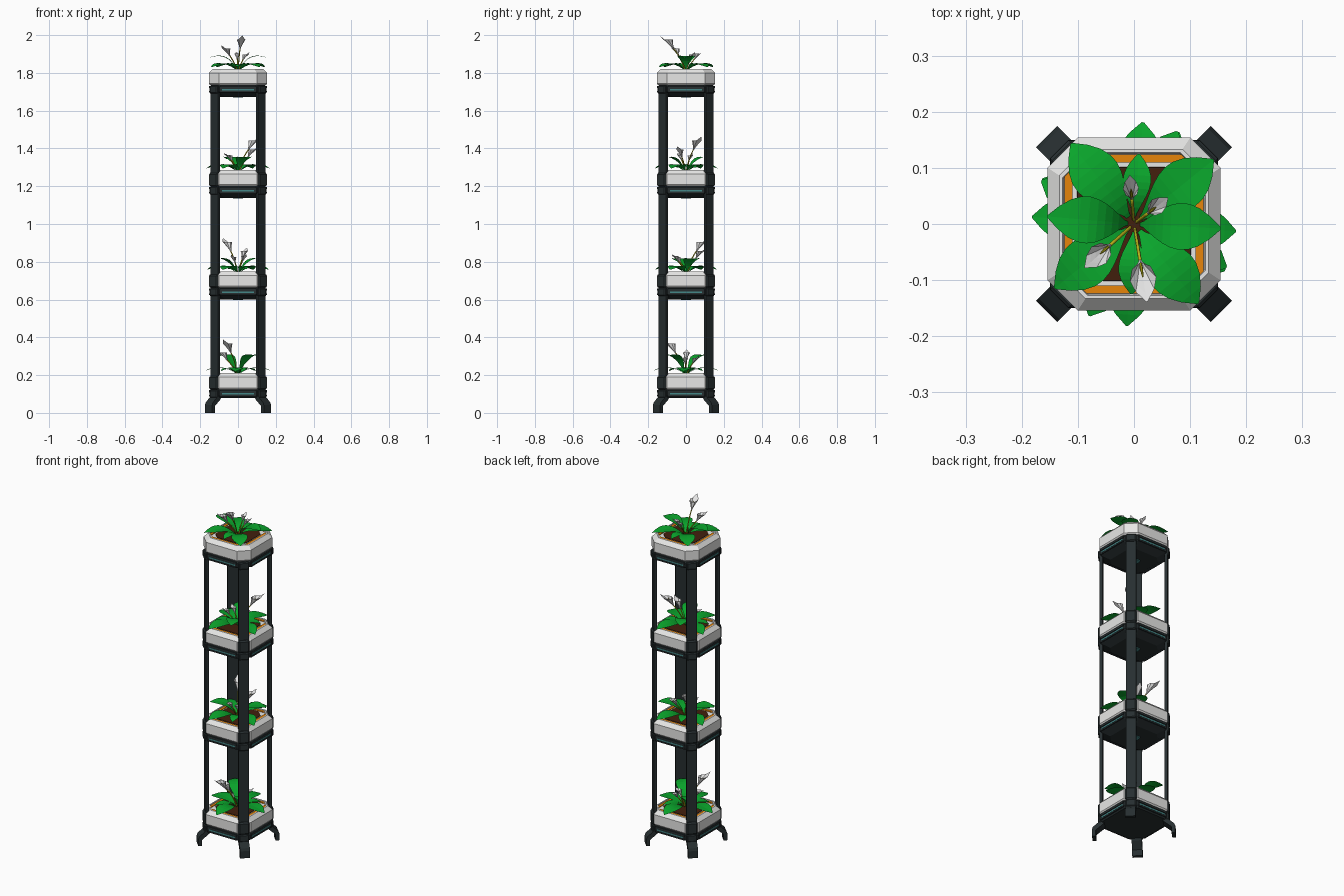
import bpy, bmesh, math
from mathutils import Matrix, Vector

cube = bpy.data.objects.get("Cube")
if cube:
    bpy.data.objects.remove(cube, do_unlink=True)


def material(name, *rgb):
    m = bpy.data.materials.new(name)
    m.use_nodes = True
    m.diffuse_color = (*rgb, 1)
    bsdf = next(n for n in m.node_tree.nodes if n.type == 'BSDF_PRINCIPLED')
    bsdf.inputs["Base Color"].default_value = (*rgb, 1)
    return m


DARK = material("dark frame", .02, .028, .03)
WHITE = material("pale pot", .8, .8, .79)
ORANGE = material("orange trim", .85, .25, .003)
SOIL = material("soil", .055, .014, .004)
TEAL = material("teal light", .06, .25, .25)
GREEN = material("leaf green", .003, .38, .025)
STEM = material("stem yellow", .5, .46, .01)
PETAL = material("petal white", .78, .78, .78)


def finish(name, bm, mat, smooth=False, bevel=0, fix=True):
    if fix:
        bmesh.ops.recalc_face_normals(bm, faces=bm.faces)
    mesh = bpy.data.meshes.new(name)
    bm.to_mesh(mesh)
    bm.free()
    mesh.materials.append(mat)
    ob = bpy.data.objects.new(name, mesh)
    bpy.context.collection.objects.link(ob)
    if smooth:
        mesh.shade_smooth()
    if bevel:
        mod = ob.modifiers.new("Bevel", 'BEVEL')
        mod.width, mod.segments = bevel, 1


def turn(deg):
    return Matrix.Rotation(math.radians(deg), 4, 'Z')


def ring_boxes(name, mat, r, z0, z1, depth, width, start, bevel=0):
    """Four equal boxes around the vertical axis."""
    bm = bmesh.new()
    for k in range(4):
        place = turn(start + 90 * k) @ Matrix.Translation((r, 0, (z0 + z1) / 2))
        bmesh.ops.create_cube(bm, size=1, matrix=place @ Matrix.Diagonal((depth, width, z1 - z0, 1)))
    finish(name, bm, mat, bevel=bevel)


def octagon_loft(name, mat, profile):
    """Stack of chamfered squares given as (half width, height)."""
    bm = bmesh.new()
    rings = []
    for h, z in profile:
        c = h * .65
        ring = []
        for k in range(4):
            for p in ((h, -c, z), (h, c, z)):
                ring.append(bm.verts.new(turn(90 * k) @ Vector(p)))
        rings.append(ring)
    for a, b in zip(rings, rings[1:]):
        for i in range(8):
            j = (i + 1) % 8
            bm.faces.new((a[i], a[j], b[j], b[i]))
    bm.faces.new(rings[0][::-1])
    bm.faces.new(rings[-1])
    finish(name, bm, mat)


def bezier(a, b, c, t):
    return a * (1 - t) ** 2 + b * 2 * t * (1 - t) + c * t * t


def add_leaf(bm, place, angle, path, width):
    """Arched leaf on a narrow base, slightly folded along the midrib."""
    a, b, c = (Vector((r, 0, z)) for r, z in path)
    rows, n = [], 10
    for i in range(n + 1):
        t = i / n
        p = bezier(a, b, c, t)
        w = max(width * max(math.sin(math.pi * t ** 1.5), 0) ** .85, .002)
        row = [p + Vector((0, s * w, abs(s) * w * .06)) for s in (-1, 0, 1)]
        rows.append([bm.verts.new(place @ turn(angle) @ v) for v in row])
    for lo, hi in zip(rows, rows[1:]):
        for k in (0, 1):
            bm.faces.new((lo[k], hi[k], hi[k + 1], lo[k + 1]))


def add_tube(bm, points, radii, sides=6):
    """Tube swept along points."""
    rings = []
    for i, p in enumerate(points):
        d = points[min(i + 1, len(points) - 1)] - points[max(i - 1, 0)]
        q = d.to_track_quat('Z', 'Y')
        rings.append([bm.verts.new(p + q @ Vector((radii[i] * math.cos(f), radii[i] * math.sin(f), 0)))
                      for f in (math.tau * k / sides for k in range(sides))])
    for a, b in zip(rings, rings[1:]):
        for k in range(sides):
            j = (k + 1) % sides
            bm.faces.new((a[k], a[j], b[j], b[k]))
    bm.faces.new(rings[-1])


def add_petal(bm, base, axis, lip, size):
    """Slender funnel with one long pointed lip."""
    side = axis.cross(lip)
    n, rings = 8, []
    for i in range(6):
        t = i / 5
        ring = []
        for k in range(n):
            f = math.tau * k / n
            reach = .62 + .18 * math.cos(f) + (.25 * t if k == 0 else 0)
            rad = .003 + .016 * size * t ** 1.3
            ring.append(bm.verts.new(base + axis * (.073 * size * t * reach)
                                     + (lip * math.cos(f) + side * math.sin(f)) * rad))
        rings.append(ring)
    for a, b in zip(rings, rings[1:]):
        for k in range(n):
            j = (k + 1) % n
            bm.faces.new((a[k], a[j], b[j], b[k]))


# stem end (x, y, height over the pot floor) and flower size
FLOWERS = [(.011, -.066, .193, 1.3), (-.043, -.038, .155, 1.05),
           (.026, .02, .135, .75), (-.004, .046, .14, .7)]


def plant(tag, z, spin, lift):
    place = Matrix.Translation((0, 0, z)) @ turn(spin)
    bm = bmesh.new()
    for a in (-3, 175):
        add_leaf(bm, place, a, ((.008, .078), (.05, .18 + lift), (.155, .145 + lift)), .042)
    for a in (39, 128, 219, 309):
        add_leaf(bm, place, a, ((.008, .078), (.08, .14), (.182, .095)), .044)
    for a in (86, 268):
        add_leaf(bm, place, a, ((.008, .078), (.06, .13), (.125, .098)), .025)
    finish("leaves_" + tag, bm, GREEN, fix=False)

    stems, petals, cores = bmesh.new(), bmesh.new(), bmesh.new()
    for x, y, h, size in FLOWERS:
        root, end = Vector((x * .1, y * .1, .075)), Vector((x, y, h))
        bend = Vector((x * .35, y * .35, h * .75))
        out = Vector((x, y, 0)).normalized()
        axis = (out * .55 + Vector((0, 0, .83))).normalized()
        lip = (out - axis * out.dot(axis)).normalized()
        pts = [place @ bezier(root, bend, end, i / 6) for i in range(7)]
        add_tube(stems, pts, [.003] * 7)
        rot = place.to_3x3()
        add_petal(petals, place @ end, rot @ axis, rot @ lip, size)
        core = [place @ (end + axis * .04 * size * t) for t in (0, .5, 1)]
        add_tube(cores, core, [.002, .003, .001])
    finish("stems_" + tag, stems, STEM, smooth=True)
    finish("petals_" + tag, petals, PETAL, fix=False)
    finish("flower_cores_" + tag, cores, STEM)


# Tiers: pot floor height, plant turn, extra leaf lift
TIERS = [("first", .125, -43, .03), ("second", .663, 205, 0),
         ("third", 1.2, 116, 0), ("fourth", 1.735, 0, 0)]

for tag, z, spin, lift in TIERS:
    low, top = tag == "first", tag == "fourth"
    # Tray with a tapered underside
    drop = .045 if low else .062
    octagon_loft("tray_" + tag, DARK, [(.14 if low else .105, z - drop), (.145, z - .04),
                                       (.15, z - .034), (.15, z - .01), (.142, z)])
    ring_boxes("tray_rail_" + tag, DARK, .148, z - .016, z - .004, .012, .19, 0)
    ring_boxes("tray_sill_" + tag, DARK, .147, z - .038, z - .031, .012, .19, 0)
    ring_boxes("light_strip_" + tag, TEAL, .149, z - .028, z - .02, .005, .17, 0)
    if not low:
        octagon_loft("lamp_" + tag, TEAL, [(.026, z - drop - .004), (.028, z - drop + .002)])

    # Pot with a sloped shoulder, soil and trim
    octagon_loft("pot_" + tag, WHITE, [(.148, z), (.154, z + .008), (.154, z + .064), (.133, z + .086),
                                       (.127, z + .086), (.125, z + .079)])
    octagon_loft("soil_" + tag, SOIL, [(.102, z + .07), (.101, z + .082), (.05, z + .084)])
    ring_boxes("trim_" + tag, ORANGE, .1165, z + .07, z + .083, .014, .185, 0)

    # Corner clamps around the posts
    ring_boxes("lower_clamp_" + tag, DARK, .176, z - .045, z - .003, .024, .056, 45, .005)
    if not top:
        ring_boxes("upper_clamp_" + tag, DARK, .177, z - .003, z + .07, .024, .062, 45, .008)
    plant(tag, z, spin, lift)

# Corner posts
ring_boxes("posts", DARK, .171, .09, 1.73, .016, .055, 45)

# Bent feet
profile = [(.15, .088), (.178, .088), (.214, .056), (.22, .042), (.22, 0), (.2, 0), (.2, .036), (.16, .07)]
bm = bmesh.new()
for k in range(4):
    spin = turn(45 + 90 * k)
    sides = [[bm.verts.new(spin @ Vector((r, s * .027, h))) for r, h in profile] for s in (-1, 1)]
    bm.faces.new(sides[0])
    bm.faces.new(sides[1][::-1])
    for i in range(len(profile)):
        j = (i + 1) % len(profile)
        bm.faces.new((sides[0][i], sides[0][j], sides[1][j], sides[1][i]))
finish("feet", bm, DARK)
